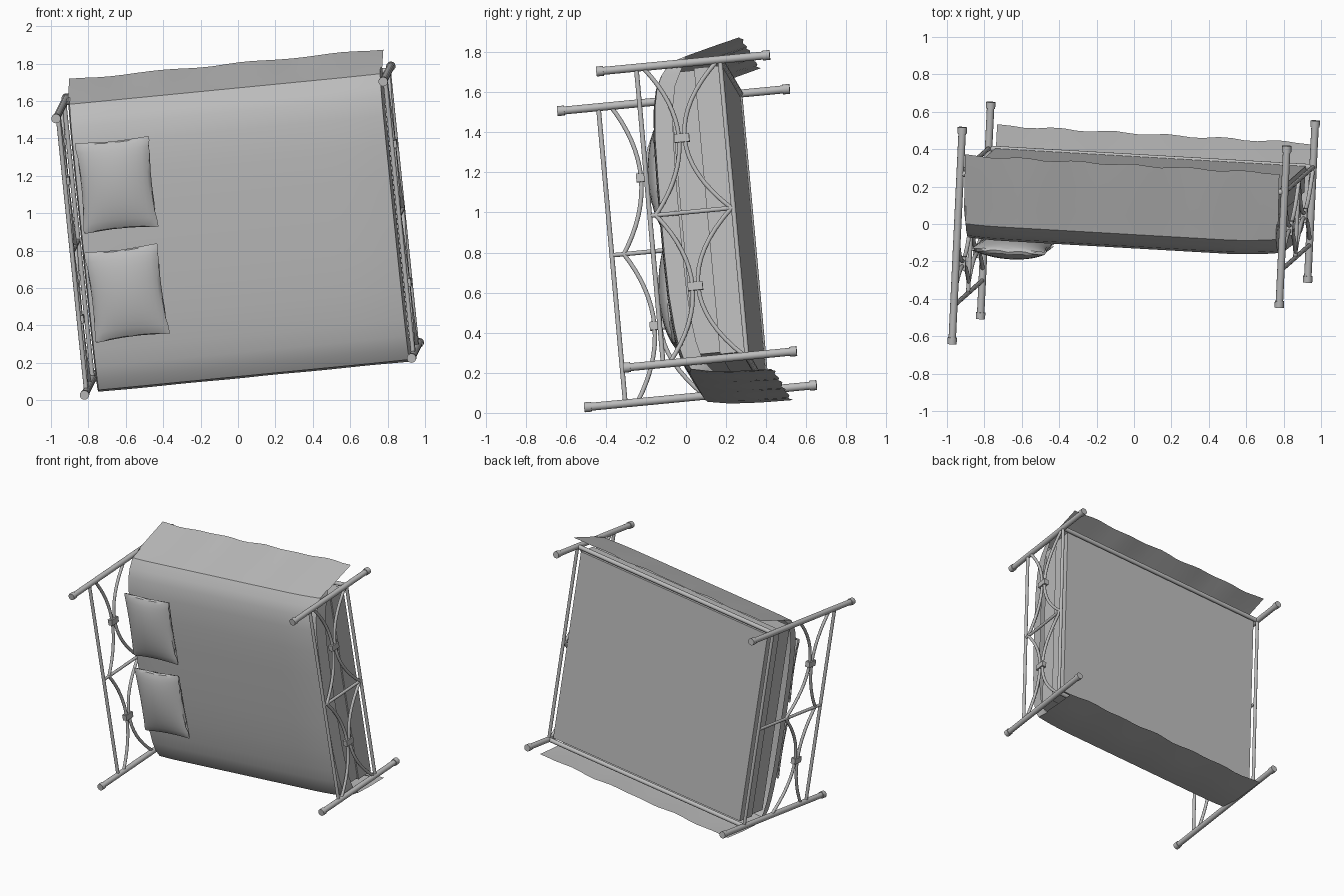
import bpy, bmesh, math
from mathutils import Matrix, Vector

cube = bpy.data.objects.get("Cube")
if cube:
    bpy.data.objects.remove(cube)

# One plain grey for everything
grey = bpy.data.materials.new("plain_grey")
grey.use_nodes = True
grey.diffuse_color = (0.5, 0.5, 0.5, 1)
grey.node_tree.nodes["Principled BSDF"].inputs["Base Color"].default_value = (0.5, 0.5, 0.5, 1)

# The bed is built upright (x head to foot, y across, z up), then tipped over
length = Vector((0.994, -0.057, 0.097)).normalized()
across = Vector((-0.104, -0.090, 0.990))
up = length.cross(across).normalized()
across = up.cross(length)
TIP = Matrix((length, across, up)).transposed().to_4x4()
TIP.translation = (0.026, 0.535, 0.9625)

X, Y = 0.873, 0.746          # post positions
RAIL = 0.25                  # height of the bed frame


def finish(name, mesh, smooth=True):
    mesh.transform(TIP)
    mesh.materials.clear()
    mesh.materials.append(grey)
    obj = bpy.data.objects.new(name, mesh)
    bpy.context.collection.objects.link(obj)
    bpy.ops.object.select_all(action='DESELECT')
    obj.select_set(True)
    bpy.context.view_layer.objects.active = obj
    if smooth:
        bpy.ops.object.shade_smooth_by_angle(angle=math.radians(32))
    return obj


def from_bmesh(name, bm, smooth=True):
    mesh = bpy.data.meshes.new(name)
    bm.to_mesh(mesh)
    bm.free()
    return finish(name, mesh, smooth)


def tube(name, points, radius):
    curve = bpy.data.curves.new(name + "_path", 'CURVE')
    curve.dimensions = '3D'
    curve.bevel_depth = radius
    curve.bevel_resolution = 5
    curve.use_fill_caps = True
    line = curve.splines.new('POLY')
    line.points.add(len(points) - 1)
    for p, co in zip(line.points, points):
        p.co = (*co, 1)
    temp = bpy.data.objects.new(name + "_path", curve)
    bpy.context.collection.objects.link(temp)
    bpy.context.view_layer.update()
    mesh = bpy.data.meshes.new_from_object(
        temp.evaluated_get(bpy.context.evaluated_depsgraph_get()))
    bpy.data.objects.remove(temp)
    return finish(name, mesh)


def box(name, centre, size):
    bm = bmesh.new()
    bmesh.ops.create_cube(bm, size=1)
    bmesh.ops.scale(bm, vec=size, verts=bm.verts)
    bmesh.ops.translate(bm, vec=centre, verts=bm.verts)
    return from_bmesh(name, bm, False)


# Head and foot frames: posts, rails, paired arcs and clamps
def end_frame(name, x, height, rail, clamp, arc_top, arc_low):
    for side, y in (("left", Y), ("right", -Y)):
        tube(f"{name}_{side}_post", [(x, y, 0), (x, y, height)], 0.02)
        tube(f"{name}_{side}_foot_cap", [(x, y, 0), (x, y, 0.035)], 0.025)
        tube(f"{name}_{side}_top_cap", [(x, y, height - 0.035), (x, y, height)], 0.025)
        mid = y / 2
        for part, end, gap in (("upper", arc_top, 0.014), ("lower", arc_low, -0.014)):
            steps = [i / 8 - 1 for i in range(17)]
            arc = [(x, mid + s * Y / 2, clamp + gap + (end - clamp - gap) * s * s)
                   for s in steps]
            tube(f"{name}_{side}_{part}_arc", arc, 0.011)
        box(f"{name}_{side}_clamp", (x, mid, clamp), (0.035, 0.042, 0.075))
    for part, z in (("top", rail), ("bottom", RAIL)):
        tube(f"{name}_{part}_rail", [(x, -Y, z), (x, Y, z)], 0.012)
    tube(f"{name}_centre_rod", [(x, 0, RAIL), (x, 0, rail)], 0.011)


end_frame("head", -X, 1.166, 0.96, 0.766, 0.90, 0.56)
end_frame("foot", X, 0.87, 0.67, 0.475, 0.64, 0.26)

for side, y in (("left", Y), ("right", -Y)):
    tube(f"{side}_side_rail", [(-X, y, RAIL), (X, y, RAIL)], 0.016)

# Base and mattress
box("bed_base", (0, 0, 0.315), (1.67, 1.44, 0.14))
box("mattress", (0, 0, 0.45), (1.65, 1.42, 0.13))

# Blanket: cross-section swept along the bed, one side flared, one hanging straight
flared = [(0.2, 0.634), (0.38, 0.63), (0.54, 0.617), (0.64, 0.597), (0.70, 0.568),
          (0.757, 0.522), (0.783, 0.42), (0.82, 0.28), (0.855, 0.14)]
straight = [(0.2, 0.636), (0.4, 0.632), (0.56, 0.62), (0.65, 0.608), (0.72, 0.59),
            (0.782, 0.555), (0.802, 0.44), (0.812, 0.29), (0.817, 0.13)]
section = [(-y, z) for y, z in reversed(straight)] + [(0, 0.636)] + flared


def blanket_point(u, y, z, tuck):
    hang = max(0, (0.52 - z) / 0.38)
    top = max(0, min(1, (z - 0.42) / 0.12))
    foot = max(0, (u - 0.55) / 0.29) ** 2
    head = max(0, (-u - 0.65) / 0.18) ** 2
    z += 0.006 * hang * math.sin(21 * u + 4 * y)
    z -= top * (0.02 * foot + 0.008 * head + tuck)
    return u, y + 0.004 * hang * math.sin(13 * u), z


stations = [(-0.83 + 1.67 * i / 24, 0) for i in range(25)]
stations = [(-0.84, 0.07)] + stations + [(0.85, 0.09)]
bm = bmesh.new()
rows = [[bm.verts.new(blanket_point(u, y, z, tuck)) for y, z in section]
        for u, tuck in stations]
for a, b in zip(rows, rows[1:]):
    for j in range(len(section) - 1):
        bm.faces.new((a[j], b[j], b[j + 1], a[j + 1]))
from_bmesh("blanket", bm)


# Pillows: two puffed sheets joined at a pinched edge
def pillow(name, x, y, turn):
    bm = bmesh.new()
    n = 14
    for side in (1, -1):
        grid = []
        for i in range(n + 1):
            s = math.sin(math.pi / 2 * (2 * i / n - 1))
            row = []
            for j in range(n + 1):
                t = math.sin(math.pi / 2 * (2 * j / n - 1))
                puff = max(0, (1 - s * s) * (1 - t * t)) ** 0.6
                corner = 1 - 0.03 * (s * t) ** 4
                row.append(bm.verts.new((0.207 * s * corner * (1 - 0.09 * (1 - t * t)),
                                         0.252 * t * corner * (1 - 0.07 * (1 - s * s)),
                                         side * (0.004 + 0.056 * puff))))
            grid.append(row)
        for a, b in zip(grid, grid[1:]):
            for j in range(n):
                bm.faces.new((a[j], b[j], b[j + 1], a[j + 1]))
    bmesh.ops.remove_doubles(bm, verts=bm.verts, dist=0.0085)
    bmesh.ops.recalc_face_normals(bm, faces=bm.faces)
    bmesh.ops.rotate(bm, matrix=Matrix.Rotation(turn, 3, 'Z'), verts=bm.verts)
    bmesh.ops.translate(bm, vec=(x, y, 0.672), verts=bm.verts)
    from_bmesh(name, bm)


pillow("left_pillow", -0.615, 0.316, 0.0)
pillow("right_pillow", -0.62, -0.267, 0.03)
